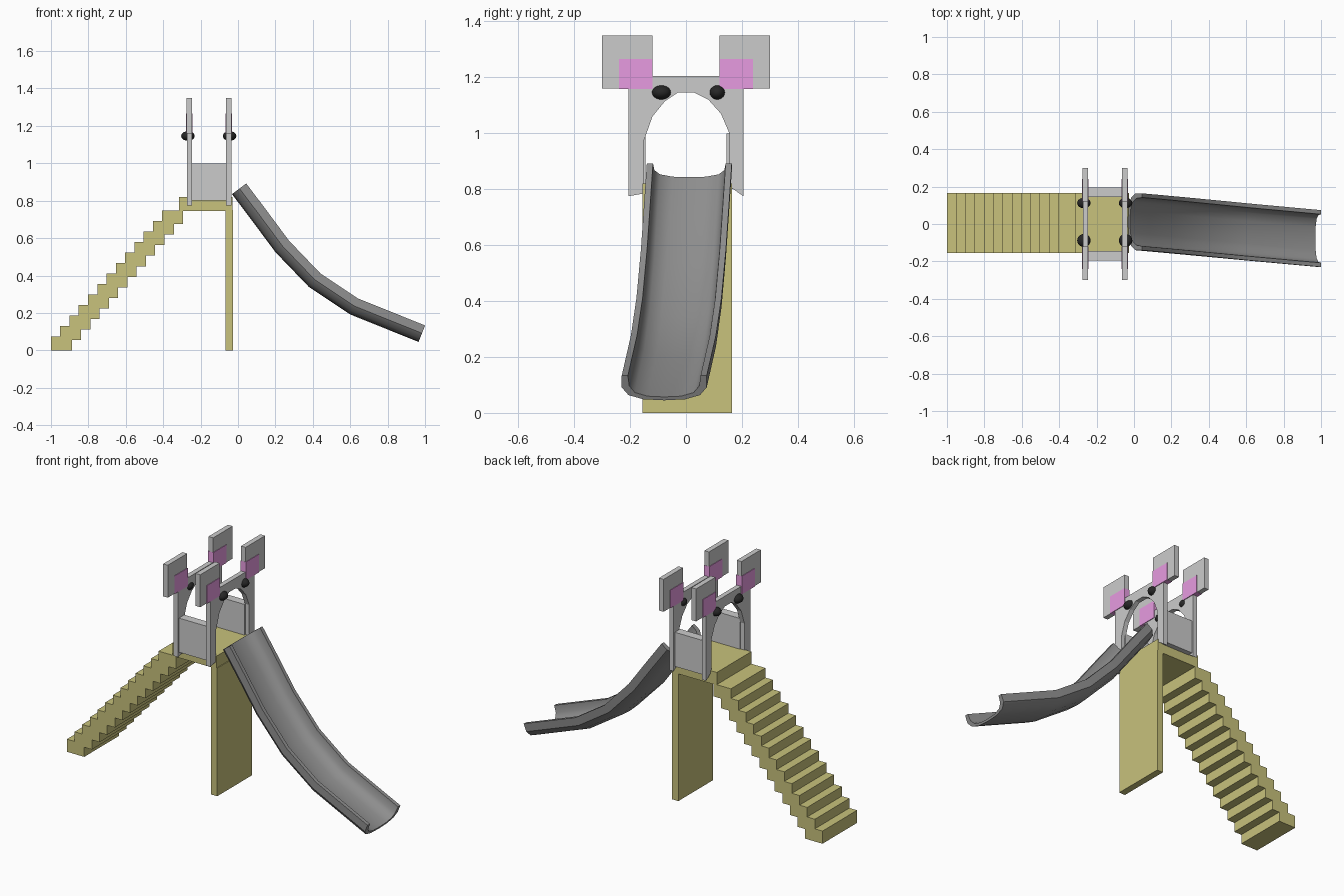
import bpy, bmesh, math
from mathutils import Vector

if "Cube" in bpy.data.objects:
    bpy.data.objects.remove(bpy.data.objects["Cube"])


def material(name, rgb):
    m = bpy.data.materials.new(name)
    m.diffuse_color = (*rgb, 1)
    m.use_nodes = True
    m.node_tree.nodes["Principled BSDF"].inputs["Base Color"].default_value = m.diffuse_color
    return m


OLIVE = material("olive", (0.58, 0.54, 0.2))
PINK = material("pink", (0.8, 0.33, 0.75))
BLACK = material("black", (0.02, 0.02, 0.02))
DARK = material("dark_grey", (0.27, 0.27, 0.27))


def finish(bm, name, mat=None):
    bmesh.ops.recalc_face_normals(bm, faces=bm.faces)
    me = bpy.data.meshes.new(name)
    bm.to_mesh(me)
    bm.free()
    ob = bpy.data.objects.new(name, me)
    bpy.context.collection.objects.link(ob)
    if mat:
        me.materials.append(mat)
    return ob


def extrude(name, pts, a, b, place, mat=None):
    """Extrude a 2D outline from a to b; place(u, v, w) gives the 3D point."""
    bm = bmesh.new()
    face = bm.faces.new([bm.verts.new(place(u, v, a)) for u, v in pts])
    new = bmesh.ops.extrude_face_region(bm, geom=[face])["geom"]
    shift = Vector(place(0, 0, b)) - Vector(place(0, 0, a))
    bmesh.ops.translate(bm, vec=shift, verts=[g for g in new if isinstance(g, bmesh.types.BMVert)])
    return finish(bm, name, mat)


def along_y(u, v, w):
    return (u, w, v)


def along_x(u, v, w):
    return (w, u, v)


def box(name, x0, x1, y0, y1, z0, z1, mat=None):
    return extrude(name, [(x0, z0), (x1, z0), (x1, z1), (x0, z1)], y0, y1, along_y, mat)


# Stairs: stepped band, outline walks up the treads and back down the underside
N = 13
DX, DZ = 0.0495, 0.0562
upper, lower = [], []
for i in range(N):
    x, z = -1 + i * DX, i * DZ
    upper += [(x, z if i == 0 else z + 0.074 - DZ), (x, z + 0.074)]
    lower += [(x + 0.112, z), (x + 0.112, z + DZ)]
lower[-1] = (lower[-1][0], 0.745)
upper.append((-0.315, N * DZ + 0.018))
upper.append((-0.315, 0.745))
extrude("stairs", upper + lower[::-1], -0.155, 0.165, along_y, OLIVE)

# Platform and its rear support wall
box("platform", -0.315, -0.03, -0.155, 0.165, 0.745, 0.82, OLIVE)
box("support_wall", -0.066, -0.026, -0.155, 0.165, 0, 0.75, OLIVE)

# Side panels between the arches
for s, side in ((-1, "front"), (1, "back")):
    y0, y1 = sorted((s * 0.145, s * 0.195))
    box(side + "_panel", -0.247, -0.06, y0, y1, 0.8, 1.0)

# Arched gates with ears, pink inner ears and eyes
arch = [(-0.205, 0.775), (-0.205, 1.205), (0.205, 1.205), (0.205, 0.775), (0.155, 0.81),
        (0.155, 1.0), (0.125, 1.07), (0.08, 1.12), (0.03, 1.145), (-0.03, 1.145),
        (-0.075, 1.115), (-0.12, 1.06), (-0.15, 0.975), (-0.15, 0.785)]
for name, x in (("entry", -0.26), ("slide", -0.05)):
    extrude(name + "_arch", arch, x - 0.014, x + 0.014, along_x)
    for s, side in ((-1, "front"), (1, "back")):
        y0, y1 = sorted((s * 0.12, s * 0.30))
        box(f"{name}_{side}_ear", x - 0.015, x + 0.015, y0, y1, 1.16, 1.35)
        y0, y1 = sorted((s * 0.119, s * 0.24))
        box(f"{name}_{side}_inner_ear", x - 0.018, x + 0.018, y0, y1, 1.159, 1.265, PINK)
        bpy.ops.mesh.primitive_uv_sphere_add(
            segments=20, ring_count=10, radius=1,
            location=(x + (0.005 if x > -0.1 else -0.008), 0.112 if s > 0 else -0.088, 1.146))
        eye = bpy.context.object
        eye.name = f"{name}_{side}_eye"
        eye.scale = (0.036, 0.028 if s > 0 else 0.035, 0.026)
        eye.data.materials.append(BLACK)
        bpy.ops.object.shade_smooth_by_angle()

# Slide: U-shaped trough swept along a bent path
half_out = [(0.152, 0.095), (0.152, 0.05), (0.128, 0.02), (0.075, 0.004)]
half_in = [(0.06, 0.016), (0.105, 0.03), (0.125, 0.055), (0.13, 0.095)]
outer = half_out + [(0, 0)] + [(-u, v) for u, v in half_out[::-1]]
inner = [(-u, v) for u, v in half_in[::-1]] + [(0, 0.013)] + half_in
section = outer + inner
path = [(-0.032, 0.835), (0.07, 0.70), (0.2, 0.525), (0.38, 0.338), (0.6, 0.192), (0.965, 0.045)]
bm = bmesh.new()
rings = []
for i, (x, z) in enumerate(path):
    p, q = path[max(i - 1, 0)], path[min(i + 1, len(path) - 1)]
    t = Vector((q[0] - p[0], q[1] - p[1])).normalized()
    y = 0.009 - 0.09 * x
    rings.append([bm.verts.new((x - t.y * v, y + u, z + t.x * v)) for u, v in section])
n = len(section)
for a, b in zip(rings, rings[1:]):
    for j in range(n):
        k = (j + 1) % n
        bm.faces.new((a[j], a[k], b[k], b[j]))
for r in (rings[0], rings[-1]):
    bm.faces.new(r)
slide = finish(bm, "slide_trough", DARK)
bpy.ops.object.select_all(action="DESELECT")
slide.select_set(True)
bpy.context.view_layer.objects.active = slide
bpy.ops.object.shade_smooth_by_angle(angle=math.radians(35))
